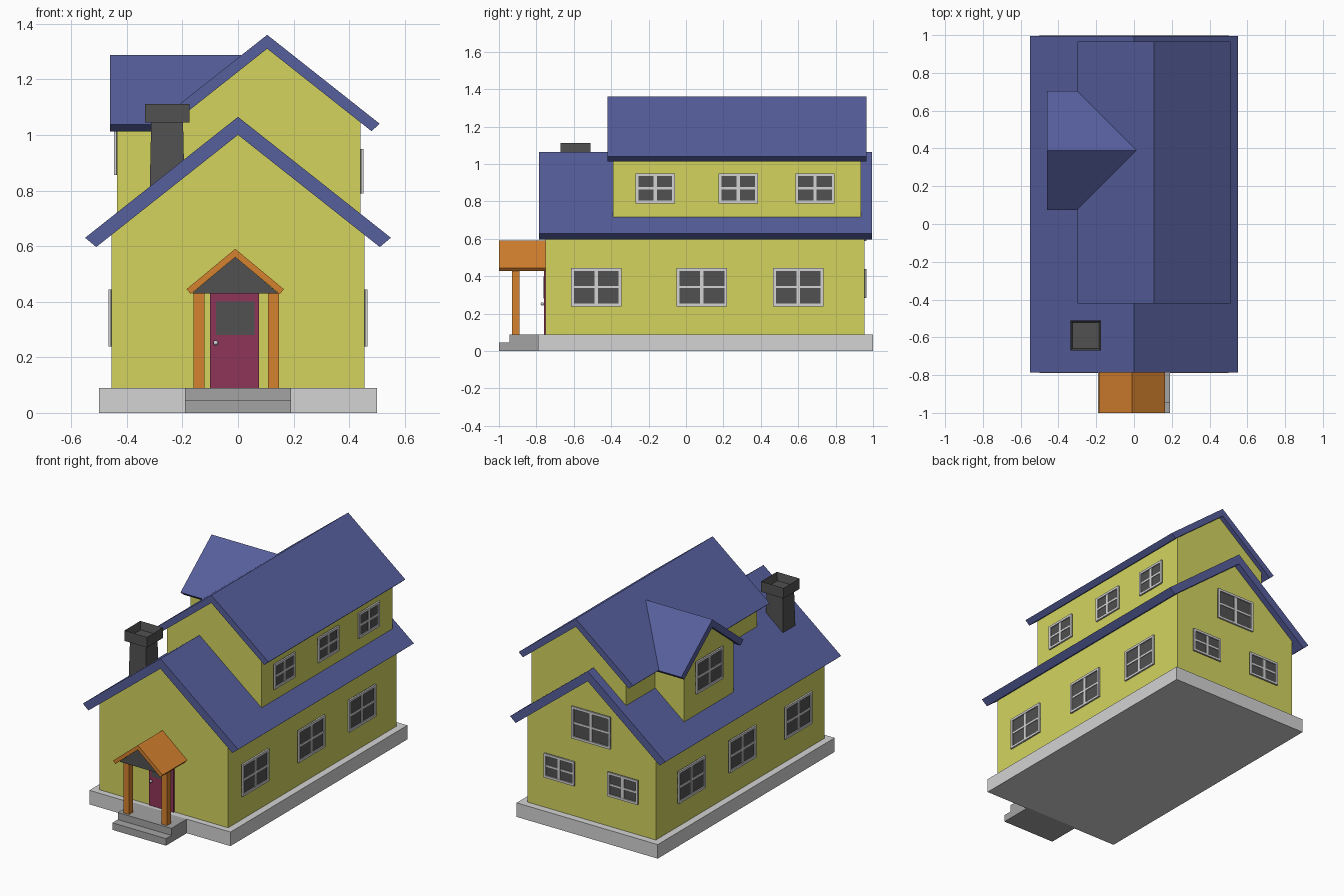
import bpy, bmesh
from math import pi
from mathutils import Matrix, Vector

if "Cube" in bpy.data.objects:
    bpy.data.objects.remove(bpy.data.objects["Cube"], do_unlink=True)


def material(name, *rgb):
    """Flat material from 0-255 display values, stored as linear."""
    lin = [(c / 255 / 12.92) if c < 11 else ((c / 255 + 0.055) / 1.055) ** 2.4 for c in rgb]
    m = bpy.data.materials.new(name)
    m.use_nodes = True
    m.diffuse_color = (*lin, 1)
    m.node_tree.nodes["Principled BSDF"].inputs["Base Color"].default_value = (*lin, 1)
    return m


YELLOW = material("yellow_wall", 211, 212, 95)
BLUE = material("blue_roof", 86, 94, 156)
LIGHT = material("light_grey", 211, 211, 211)
STONE = material("step_grey", 164, 164, 164)
DARK = material("dark_grey", 81, 81, 81)
ORANGE = material("orange_wood", 213, 129, 46)
RED = material("door_red", 143, 53, 88)


def finish(name, bm, *mats):
    bmesh.ops.recalc_face_normals(bm, faces=bm.faces)
    mesh = bpy.data.meshes.new(name)
    bm.to_mesh(mesh)
    bm.free()
    for m in mats:
        mesh.materials.append(m)
    obj = bpy.data.objects.new(name, mesh)
    bpy.context.collection.objects.link(obj)
    return obj


def add_box(bm, lo, hi, index=0):
    lo, hi = Vector(lo), Vector(hi)
    mat = Matrix.Translation((lo + hi) / 2) @ Matrix.Diagonal((*(hi - lo), 1))
    verts = bmesh.ops.create_cube(bm, size=1, matrix=mat)["verts"]
    for f in {f for v in verts for f in v.link_faces}:
        f.material_index = index
    return verts


def box(name, lo, hi, mat):
    bm = bmesh.new()
    add_box(bm, lo, hi)
    return finish(name, bm, mat)


def prism(name, profile, start, end, mat, axis="y"):
    """Extrude a (side, height) profile along the x or y axis."""
    bm = bmesh.new()
    place = (lambda u, z: (u, start, z)) if axis == "y" else (lambda u, z: (start, u, z))
    face = bm.faces.new([bm.verts.new(place(u, z)) for u, z in profile])
    new = bmesh.ops.extrude_face_region(bm, geom=[face])["geom"]
    shift = (0, end - start, 0) if axis == "y" else (end - start, 0, 0)
    bmesh.ops.translate(bm, vec=shift, verts=[v for v in new if isinstance(v, bmesh.types.BMVert)])
    return finish(name, bm, mat)


def gable_roof(name, mid, half, apex, eave, thick, inset, start, end, mat, axis="y"):
    slope = (apex - eave) / half
    under = half - inset
    low = apex - thick - slope * under
    prism(name, [(mid - half, eave), (mid, apex), (mid + half, eave),
                 (mid + under, low), (mid, apex - thick), (mid - under, low)],
          start, end, mat, axis)


def gable_walls(name, mid, half, floor, peak, slope, start, end, axis="y"):
    top = peak - slope * half
    prism(name, [(mid - half, floor), (mid + half, floor), (mid + half, top),
                 (mid, peak), (mid - half, top)], start, end, YELLOW, axis)


def window(name, centre, angle, w, h):
    """Framed four-pane window; angle 0 faces the front."""
    bm = bmesh.new()
    x, z, t = w / 2, h / 2, 0.015
    add_box(bm, (-x, -0.003, -z), (x, 0.01, z), 1)
    for s in (-1, 1):
        edge = s * (x - t / 2)
        add_box(bm, (edge - t / 2, -0.01, -z), (edge + t / 2, 0.01, z))
        edge = s * (z - t / 2)
        add_box(bm, (-x + t, -0.01, edge - t / 2), (x - t, 0.01, edge + t / 2))
    add_box(bm, (-0.009, -0.008, -z + t), (0.009, 0.005, z - t))
    add_box(bm, (-x + t, -0.007, -0.006), (x - t, 0.005, 0.006))
    bm.transform(Matrix.Translation(centre) @ Matrix.Rotation(angle, 4, "Z"))
    finish(name, bm, LIGHT, DARK)


# Foundation and entrance steps
box("foundation", (-0.5, -0.79, 0), (0.5, 1, 0.09), LIGHT)
prism("entrance_steps", [(-1, 0), (-0.78, 0), (-0.78, 0.09), (-0.945, 0.09),
                         (-0.945, 0.045), (-1, 0.045)], -0.19, 0.19, STONE, "x")

# Main storey, upper storey and side dormer
SLOPE = 0.79
gable_walls("main_walls", 0, 0.455, 0.09, 1.0, SLOPE, -0.75, 0.955)
gable_roof("main_roof", 0, 0.55, 1.065, 0.63, 0.065, 0.04, -0.785, 0.995, BLUE)
gable_walls("upper_walls", 0.105, 0.335, 0.69, 1.31, SLOPE, -0.39, 0.935)
gable_roof("upper_roof", 0.105, 0.405, 1.36, 1.04, 0.05, 0.03, -0.42, 0.965, BLUE)
gable_walls("dormer_walls", 0.39, 0.25, 0.69, 1.24, SLOPE, -0.435, -0.1, "x")
gable_roof("dormer_roof", 0.39, 0.315, 1.288, 1.038, 0.05, 0.03, -0.46, 0.01, BLUE, "x")

# Windows on the sides, dormer and back
for n, y in enumerate((-0.48, 0.085, 0.6)):
    window(f"left_window_{n}", (0.456, y, 0.342), pi / 2, 0.27, 0.205)
    window(f"right_window_{n}", (-0.456, y, 0.342), -pi / 2, 0.27, 0.205)
for n, y in enumerate((-0.165, 0.28, 0.69)):
    window(f"upper_window_{n}", (0.441, y, 0.87), pi / 2, 0.21, 0.16)
window("dormer_window", (-0.436, 0.39, 0.958), -pi / 2, 0.27, 0.205)
window("back_gable_window", (0, 0.956, 0.69), pi, 0.275, 0.205)
for side, x in (("left", 0.225), ("right", -0.225)):
    window(f"back_{side}_window", (x, 0.956, 0.362), pi, 0.215, 0.155)

# Chimney: tapered stack under a hollow cap
bm = bmesh.new()
add_box(bm, (-0.32, -0.655, 0.7), (-0.19, -0.525, 1.05))
top = [v for v in bm.verts if v.co.z > 1]
bmesh.ops.scale(bm, vec=(0.88, 0.88, 1), space=Matrix.Translation((0.255, 0.59, 0)), verts=top)
finish("chimney_stack", bm, DARK)
bm = bmesh.new()
add_box(bm, (-0.335, -0.67, 1.045), (-0.175, -0.51, 1.112))
bm.normal_update()
rim = [f for f in bm.faces if f.normal.z > 0.9]
bmesh.ops.inset_region(bm, faces=rim, thickness=0.015)
bmesh.ops.translate(bm, vec=(0, 0, -0.05), verts=rim[0].verts)
finish("chimney_cap", bm, DARK)

# Porch
gable_roof("porch_roof", -0.01, 0.175, 0.59, 0.445, 0.03, 0.015, -1, -0.745, ORANGE)
prism("porch_gable", [(-0.165, 0.43), (0.145, 0.43), (-0.01, 0.562)], -0.965, -0.745, DARK)
for side, x in (("right", -0.14), ("left", 0.128)):
    box(f"{side}_porch_post", (x - 0.02, -0.93, 0.085), (x + 0.02, -0.89, 0.435), ORANGE)

# Front door with pane and knob
box("front_door", (-0.1, -0.758, 0.09), (0.075, -0.74, 0.43), RED)
box("door_pane", (-0.08, -0.761, 0.28), (0.06, -0.755, 0.4), DARK)
bm = bmesh.new()
bmesh.ops.create_uvsphere(bm, u_segments=16, v_segments=8, radius=0.009,
                          matrix=Matrix.Translation((-0.08, -0.768, 0.252)))
for f in bm.faces:
    f.smooth = True
add_box(bm, (-0.083, -0.766, 0.249), (-0.077, -0.755, 0.255))
finish("door_knob", bm, LIGHT)
